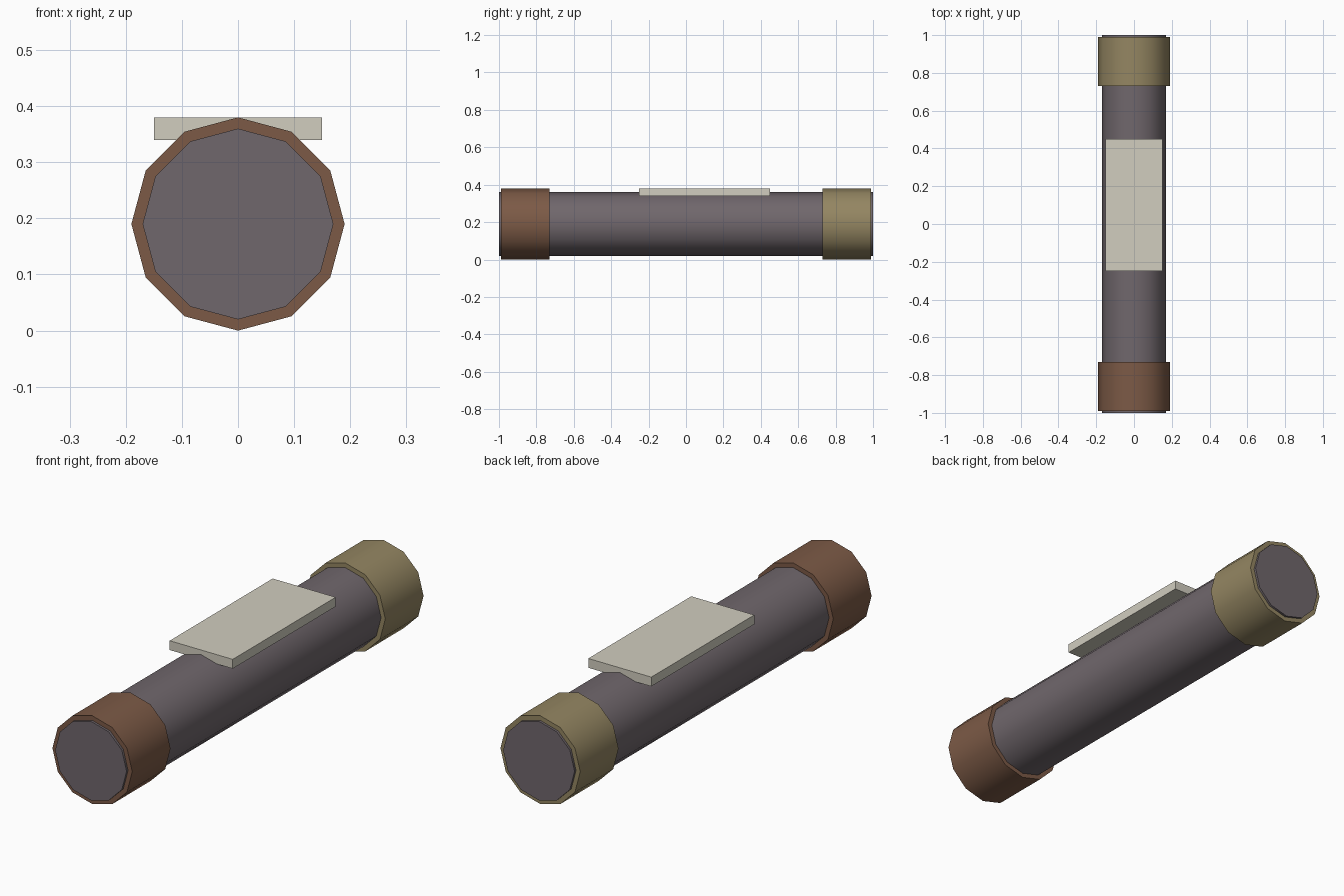
import bpy
import math

cube = bpy.data.objects.get("Cube")
if cube:
    bpy.data.objects.remove(cube, do_unlink=True)


def material(name, rgb):
    """Flat material from 8-bit sRGB, stored as linear values."""
    lin = [((c / 255 + 0.055) / 1.055) ** 2.4 for c in rgb] + [1.0]
    mat = bpy.data.materials.new(name)
    mat.use_nodes = True
    mat.diffuse_color = lin
    bsdf = mat.node_tree.nodes["Principled BSDF"]
    bsdf.inputs["Base Color"].default_value = lin
    bsdf.inputs["Roughness"].default_value = 0.8
    return mat


AXIS_Z = 0.19
SIDES = 12


def tube(name, radius, y0, y1, mat):
    """Closed twelve-sided cylinder along y, with a corner at the top."""
    bpy.ops.mesh.primitive_cylinder_add(
        vertices=SIDES, radius=radius, depth=y1 - y0,
        location=(0, (y0 + y1) / 2, AXIS_Z), rotation=(math.pi / 2, 0, 0))
    obj = bpy.context.object
    obj.name = name
    obj.data.materials.append(mat)
    bpy.ops.object.transform_apply(location=False, rotation=True, scale=True)
    bpy.ops.object.shade_smooth_by_angle(angle=math.radians(32))
    return obj


grey = material("warm grey", (112, 103, 108))
brown = material("red brown", (124, 90, 70))
olive = material("olive brass", (148, 134, 98))
cream = material("pale cream", (209, 205, 191))

# Main body and the two end collars
tube("body", 0.17, -1.0, 1.0, grey)
tube("front_collar", 0.19, -0.99, -0.73, brown)
tube("back_collar", 0.19, 0.73, 0.99, olive)

# Flat label plate on top
bpy.ops.mesh.primitive_cube_add(size=1, location=(0, 0.10, 0.36))
plate = bpy.context.object
plate.name = "top_plate"
plate.scale = (0.30, 0.70, 0.04)
bpy.ops.object.transform_apply(location=False, rotation=False, scale=True)
plate.data.materials.append(cream)
